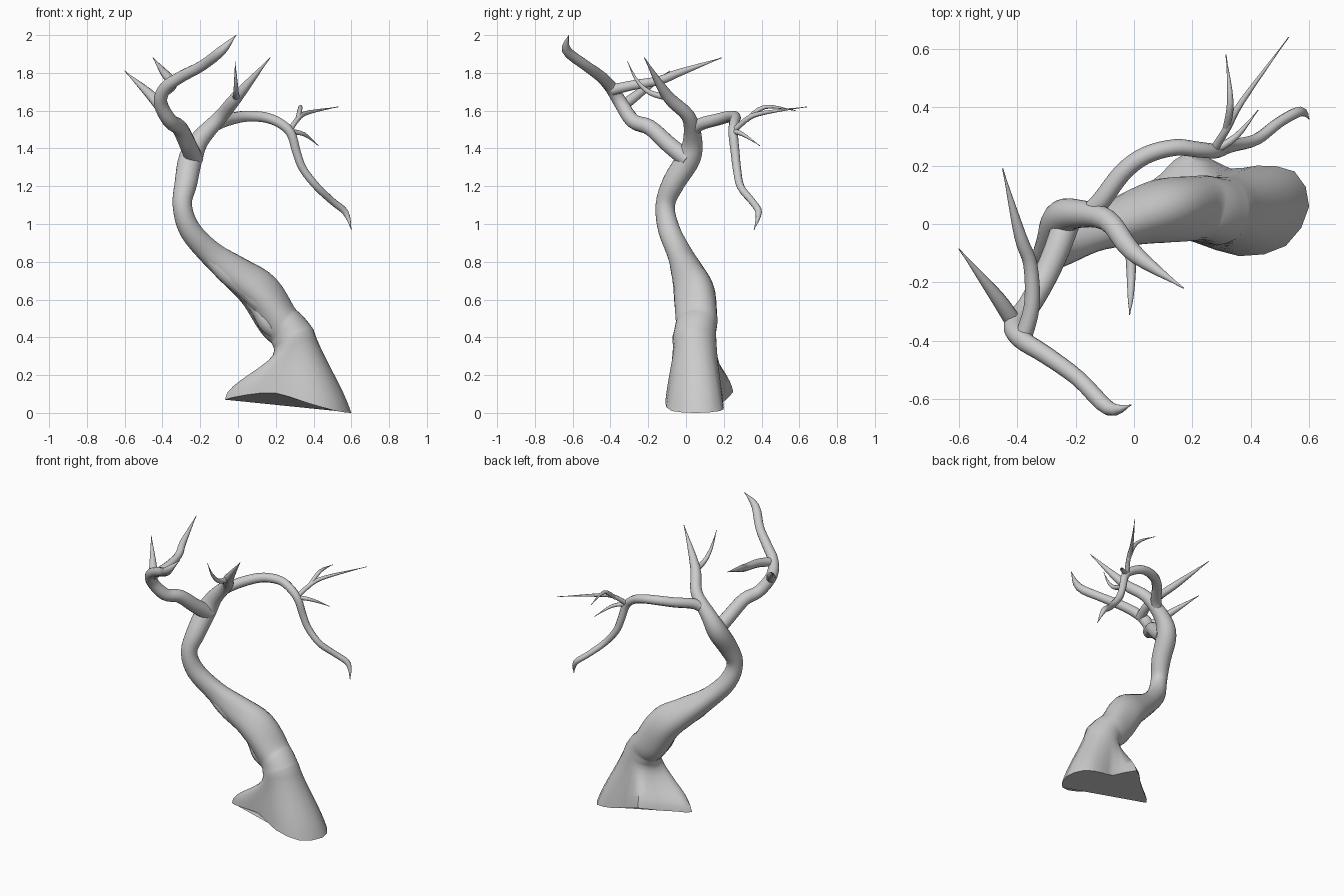
import bpy, bmesh, math
from mathutils import Vector

if "Cube" in bpy.data.objects:
    bpy.data.objects.remove(bpy.data.objects["Cube"], do_unlink=True)

GREY = 0.6
bark = bpy.data.materials.new("pale_grey_bark")
bark.use_nodes = True
bark.diffuse_color = (GREY, GREY, GREY, 1)
bark.node_tree.nodes["Principled BSDF"].inputs["Base Color"].default_value = (GREY, GREY, GREY, 1)


def catmull(points, steps, closed=False):
    """Smooth curve through points of any dimension."""
    pts = [Vector(p) for p in points]
    count = len(pts)

    def get(index):
        return pts[index % count] if closed else pts[min(max(index, 0), count - 1)]

    curve = []
    for i in range(count if closed else count - 1):
        before, start, end, after = (get(i + k) for k in (-1, 0, 1, 2))
        start_slope, end_slope = (end - before) / 2, (after - start) / 2
        for step in range(steps):
            t = step / steps
            ease = t * t * (3 - 2 * t)
            curve.append(start.lerp(end, ease) + start_slope * t * (1 - t) ** 2
                         - end_slope * t * t * (1 - t))
    return curve if closed else curve + [pts[-1]]


def tube_rings(path, sides, ridge=None):
    """Rings swept along (x, y, z, radius) points without twisting."""
    curve = catmull(path, steps=4)
    centres = [point.to_3d() for point in curve]
    across = Vector((1, 0, 0))
    rings = []
    for i, centre in enumerate(centres):
        ahead, behind = centres[min(i + 1, len(centres) - 1)], centres[max(i - 1, 0)]
        tangent = (ahead - behind).normalized()
        across = (across - tangent * across.dot(tangent)).normalized()
        side = tangent.cross(across)
        ring = []
        for k in range(sides):
            angle = math.tau * k / sides
            radius = max(curve[i].w, 0.002) * (ridge(angle, centre.z) if ridge else 1)
            ring.append(centre + (across * math.cos(angle) + side * math.sin(angle)) * radius)
        rings.append(ring)
    return rings


def skin(name, rings):
    """Close a stack of rings into a smooth solid."""
    bm = bmesh.new()
    loops = [[bm.verts.new(point) for point in ring] for ring in rings]
    count = len(loops[0])
    for lower, upper in zip(loops, loops[1:]):
        for k in range(count):
            following = (k + 1) % count
            bm.faces.new((lower[k], lower[following], upper[following], upper[k]))
    bm.faces.new(loops[0][::-1])
    bm.faces.new(loops[-1])
    bmesh.ops.recalc_face_normals(bm, faces=bm.faces)
    mesh = bpy.data.meshes.new(name)
    bm.to_mesh(mesh)
    bm.free()
    mesh.materials.append(bark)
    obj = bpy.data.objects.new(name, mesh)
    bpy.context.collection.objects.link(obj)
    bpy.ops.object.select_all(action="DESELECT")
    obj.select_set(True)
    bpy.context.view_layer.objects.active = obj
    bpy.ops.object.shade_smooth_by_angle(angle=math.radians(50))


def branch(name, thick, thin, *points, sides=10):
    """Tube that narrows evenly from thick to thin, then closes to a point."""
    last = len(points) - 1
    radii = [thick + (thin - thick) * i / (last - 1) for i in range(last)] + [0]
    skin(name, tube_rings([(*point, radius) for point, radius in zip(points, radii)], sides))


def twisted_ridge(angle, height):
    """Spiral swelling that fades in above the foot and out at the first bend."""
    fade = max(0, min(1, (height - 0.4) * 10, (0.95 - height) * 7))
    return 1 + 0.06 * fade * math.cos(3 * angle + 9 * height)


# Trunk, running on into the central spike
trunk = tube_rings([
    (.295, .045, .39, .117), (.265, .052, .44, .11), (.215, .06, .49, .11),
    (.115, .05, .635, .11), (-.01, .015, .735, .09), (-.145, -.035, .845, .066),
    (-.255, -.09, .97, .058), (-.295, -.11, 1.1, .051), (-.275, -.065, 1.22, .06),
    (-.25, .015, 1.35, .063), (-.2, .035, 1.45, .05), (-.09, .012, 1.57, .037),
    (0, -.1, 1.68, .031), (.17, -.22, 1.88, 0)], sides=24, ridge=twisted_ridge)

# Flared foot, lofted from the ground outline to the first trunk ring
outline = catmull([
    (.6, .06, 0), (.55, .18, .01), (.42, .2, .03), (.33, .19, .05),
    (.19, .25, .11), (.09, .17, .09), (0, .1, .08), (-.07, .035, .07),
    (.04, -.03, .095), (.2, -.06, .105), (.36, -.11, .055), (.52, -.075, .01)],
    steps=2, closed=True)
FOOT_RINGS = 8
foot = []
for level in range(FOOT_RINGS):
    t = level / FOOT_RINGS
    ease = t * t * (3 - 2 * t)
    ring = []
    for low, high in zip(outline, trunk[0]):
        straight = max(0, min(0.7, (low.x - 0.1) / 0.4))
        point = low.lerp(high, ease + (t - ease) * straight)
        point.z = low.z + (high.z - low.z) * t
        ring.append(point)
    foot.append(ring)
skin("trunk", foot + trunk)

# Folds of bark on the lower trunk
branch("upper_bark_fold", .03, .06,
       (-.18, -.065, .85), (-.08, -.04, .74), (.04, -.005, .65), (.15, .01, .56), (.25, .03, .42))
branch("lower_bark_fold", .03, .05,
       (0, .01, .68), (.1, .015, .56), (.17, .015, .46), (.25, .03, .35))

# Long drooping branch and its twigs
branch("drooping_branch", .035, .017,
       (-.18, .02, 1.47), (-.12, .07, 1.525), (-.04, .175, 1.555), (.04, .235, 1.57),
       (.14, .262, 1.565), (.22, .255, 1.535), (.28, .25, 1.48), (.31, .26, 1.38),
       (.345, .27, 1.29), (.42, .29, 1.195), (.5, .35, 1.12), (.57, .385, 1.06), (.6, .36, .97))
branch("long_twig", .016, .011,
       (.27, .25, 1.49), (.32, .33, 1.56), (.37, .42, 1.59), (.53, .64, 1.62), sides=8)
branch("upright_twig", .013, .011,
       (.315, .32, 1.55), (.33, .42, 1.62), (.315, .58, 1.6), sides=8)
branch("low_twig", .015, .011,
       (.27, .25, 1.49), (.35, .3, 1.475), (.425, .39, 1.415), sides=8)

# Curved branch and the spikes on the upper crown
branch("curved_branch", .048, .025,
       (-.23, .01, 1.34), (-.265, -.09, 1.42), (-.31, -.19, 1.51), (-.36, -.28, 1.545),
       (-.41, -.345, 1.64), (-.385, -.395, 1.72), (-.3, -.45, 1.78), (-.19, -.53, 1.838),
       (-.085, -.632, 1.92), (-.01, -.62, 2), sides=14)
branch("outer_spike", .03, .025,
       (-.41, -.34, 1.62), (-.47, -.25, 1.69), (-.6, -.085, 1.81))
branch("back_spike", .03, .021,
       (-.38, -.39, 1.71), (-.35, -.28, 1.735), (-.355, -.14, 1.76), (-.39, -.04, 1.8),
       (-.45, .19, 1.88))
branch("front_spike", .02, .009,
       (-.01, -.09, 1.67), (-.01, -.19, 1.695), (-.012, -.26, 1.76), (-.015, -.31, 1.86))
